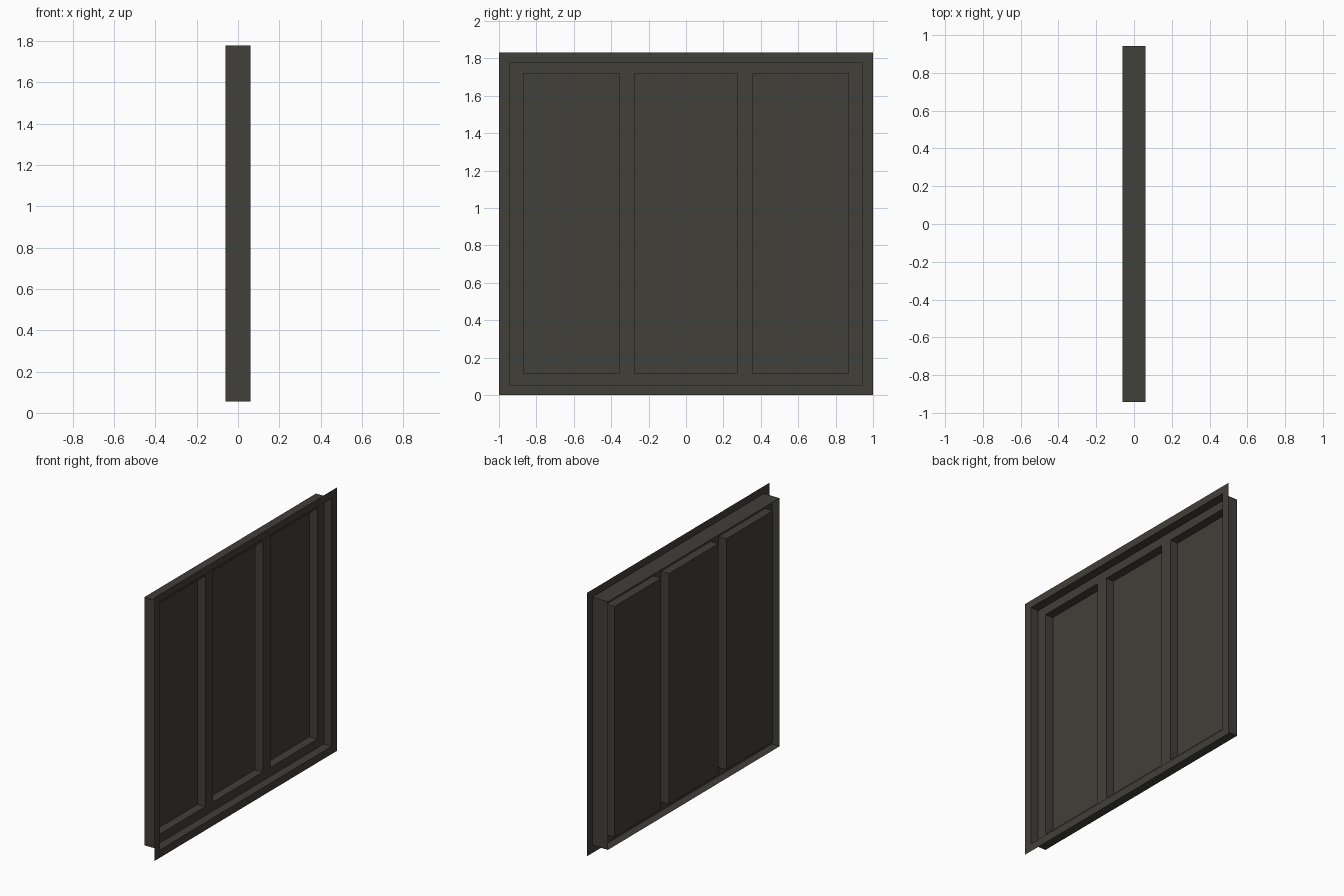
import bpy

cube = bpy.data.objects.get("Cube")
if cube:
    bpy.data.objects.remove(cube)

# One dark olive grey sheet metal
metal = bpy.data.materials.new("dark_olive_grey")
metal.use_nodes = True
colour = (0.052, 0.050, 0.041, 1)
metal.diffuse_color = colour
metal.node_tree.nodes["Principled BSDF"].inputs["Base Color"].default_value = colour

FRONT, MID, BACK = 0.06, 0.0, -0.06     # sheet levels along x
OUTER = (-1.0, 1.0, 0.0, 1.83)          # y min, y max, z min, z max
FRAME = (-0.942, 0.942, 0.054, 1.778)
BAYS = [(-0.87, -0.358), (-0.272, 0.272), (0.358, 0.87)]
LOW, HIGH = 0.115, 1.718


def loop(rect, x):
    """Four corners of a rectangle at depth x, counter-clockwise seen from +x."""
    a, b, c, d = rect
    return [(x, a, c), (x, b, c), (x, b, d), (x, a, d)]


def band(outer, inner):
    """Four quads joining two rectangular loops."""
    return [[outer[i], outer[(i + 1) % 4], inner[(i + 1) % 4], inner[i]] for i in range(4)]


def make(name, quads):
    verts, index, faces = [], {}, []
    for quad in quads:
        for p in quad:
            if p not in index:
                index[p] = len(verts)
                verts.append(p)
        faces.append([index[p] for p in quad])
    mesh = bpy.data.meshes.new(name)
    mesh.from_pydata(verts, [], faces)
    mesh.materials.append(metal)
    mesh.update()
    obj = bpy.data.objects.new(name, mesh)
    bpy.context.collection.objects.link(obj)
    return obj


# Thin mounting flange and the frame walls behind it
make("mounting_flange", band(loop(OUTER, FRONT), loop(FRAME, FRONT)))
make("frame_walls", band(loop(FRAME, FRONT), loop(FRAME, BACK)))

# Middle sheet: a grid of cells, left open where the bays are
ys = [FRAME[0]] + [y for bay in BAYS for y in bay] + [FRAME[1]]
zs = [FRAME[2], LOW, HIGH, FRAME[3]]
cells = []
for i, (y0, y1) in enumerate(zip(ys, ys[1:])):
    for j, (z0, z1) in enumerate(zip(zs, zs[1:])):
        if not (i % 2 == 1 and j == 1):
            cells.append(loop((y0, y1, z0, z1), MID))
make("middle_sheet", cells)

# Three pressed trays reaching the back
for name, (y0, y1) in zip(("front_tray", "centre_tray", "rear_tray"), BAYS):
    rect = (y0, y1, LOW, HIGH)
    floor = loop(rect, BACK)
    make(name, band(loop(rect, MID), floor) + [floor])
